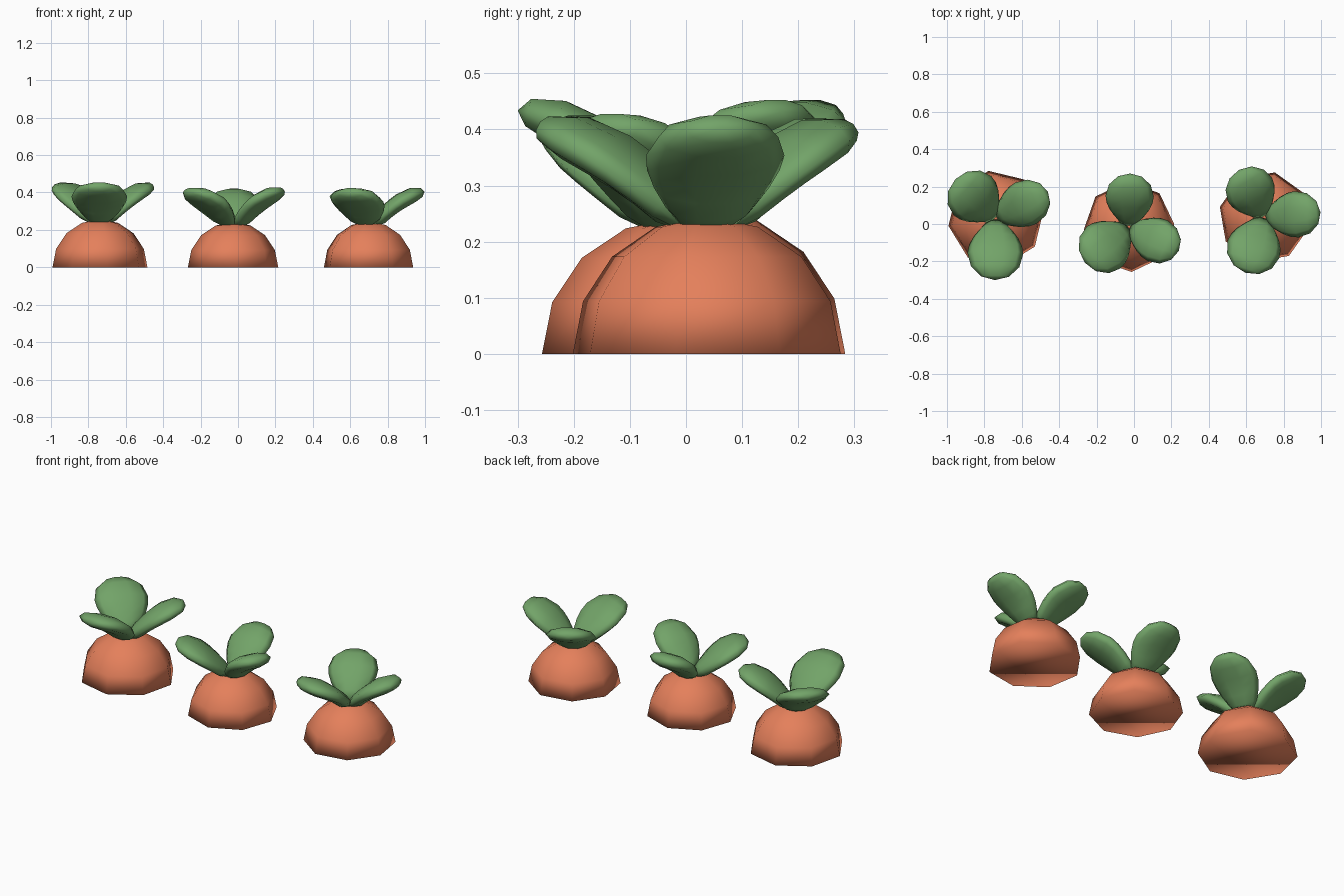
import bpy, bmesh, math
from mathutils import Vector

if "Cube" in bpy.data.objects:
    bpy.data.objects.remove(bpy.data.objects["Cube"])


def material(name, rgb):
    m = bpy.data.materials.new(name)
    m.diffuse_color = (*rgb, 1)
    m.use_nodes = True
    m.node_tree.nodes["Principled BSDF"].inputs["Base Color"].default_value = m.diffuse_color
    return m


ORANGE = material("root orange", (0.78, 0.215, 0.105))
GREEN = material("leaf green", (0.17, 0.37, 0.14))


def loft(name, rings, start_tip, end_tip, mat):
    """Skin closed rings; an end is a point when given, otherwise a flat cap."""
    bm = bmesh.new()
    rows = [[bm.verts.new(p) for p in r] for r in rings]
    n = len(rows[0])
    for a, b in zip(rows, rows[1:]):
        for i in range(n):
            j = (i + 1) % n
            bm.faces.new((a[i], a[j], b[j], b[i]))
    for row, tip in ((rows[0], start_tip), (rows[-1], end_tip)):
        if tip is None:
            bm.faces.new(row)
        else:
            v = bm.verts.new(tip)
            for i in range(n):
                bm.faces.new((row[i], row[(i + 1) % n], v))
    bmesh.ops.recalc_face_normals(bm, faces=bm.faces)
    for f in bm.faces:
        f.smooth = True
    me = bpy.data.meshes.new(name)
    bm.to_mesh(me)
    bm.free()
    me.materials.append(mat)
    ob = bpy.data.objects.new(name, me)
    bpy.context.collection.objects.link(ob)
    return ob


def root_dome(name, cx, cy, r, turn):
    rings = []
    for k in range(4):
        e = math.radians(22.5 * k)
        rings.append([(cx + r * math.cos(e) * math.cos(math.radians(turn + 45 * i)),
                       cy + r * math.cos(e) * math.sin(math.radians(turn + 45 * i)),
                       r * math.sin(e)) for i in range(8)])
    loft(name, rings, None, (cx, cy, r), ORANGE)


def leaf(name, cx, cy, base_z, heading, reach, half_w, top_z):
    """Paddle leaf: narrow foot, broad rounded end, drooping slightly."""
    a = math.radians(heading)
    out = Vector((math.cos(a), math.sin(a), 0))
    side = Vector((-math.sin(a), math.cos(a), 0))
    up = Vector((0, 0, 1))
    r0, wide, foot, thick = 0.028, 0.53, 0.045, 0.044
    rise = top_z - 0.036 - base_z

    def centre(t):
        return (Vector((cx, cy, base_z)) + out * (r0 + (reach - r0) * t)
                + up * rise * (1.75 * t - 0.75 * t * t))

    ts = [0, 0.12, 0.25, 0.39, wide]
    ts += [wide + (1 - wide) * math.sin(math.radians(d)) for d in (30, 60)]
    rings = []
    for t in ts:
        if t <= wide:
            w = foot + (half_w - foot) * math.sin(math.pi / 2 * t / wide) ** 0.8
            h = thick * (0.8 + 0.2 * t / wide)
        else:
            u = (t - wide) / (1 - wide)
            w = half_w * math.sqrt(1 - u * u)
            h = thick * math.sqrt(1 - u ** 3)
        slope = Vector((reach - r0, rise * (1.75 - 1.5 * t)))
        slope.normalize()
        nrm = up * slope.x - out * slope.y
        if t == 0:
            nrm = -out          # foot sits flat on the root
        c = centre(t)
        rings.append([c + side * w * math.cos(math.tau * i / 10)
                      + nrm * h * math.sin(math.tau * i / 10) for i in range(10)])
    loft(name, rings, None, centre(1), GREEN)


# each plant: centre x, y, radius, turn, leaves (heading, reach, half width, top z)
plants = {
    "left": (-0.738, 0.03, 0.257, 9,
             [(136, 0.302, 0.145, 0.468), (27, 0.312, 0.124, 0.468), (269, 0.33, 0.149, 0.47)]),
    "middle": (-0.026, -0.015, 0.242, 3,
               [(89, 0.285, 0.129, 0.436), (219, 0.305, 0.144, 0.44), (-26, 0.295, 0.121, 0.443)]),
    "right": (0.698, 0.037, 0.245, 32,
              [(118, 0.287, 0.134, 0.434), (5, 0.30, 0.124, 0.44), (251, 0.315, 0.146, 0.438)]),
}
for label, (x, y, r, turn, leaves) in plants.items():
    root_dome(f"{label}_root", x, y, r, turn)
    for n, (heading, reach, w, top) in enumerate(leaves, 1):
        leaf(f"{label}_leaf_{n}", x, y, r - 0.019, heading, reach, w, top)
